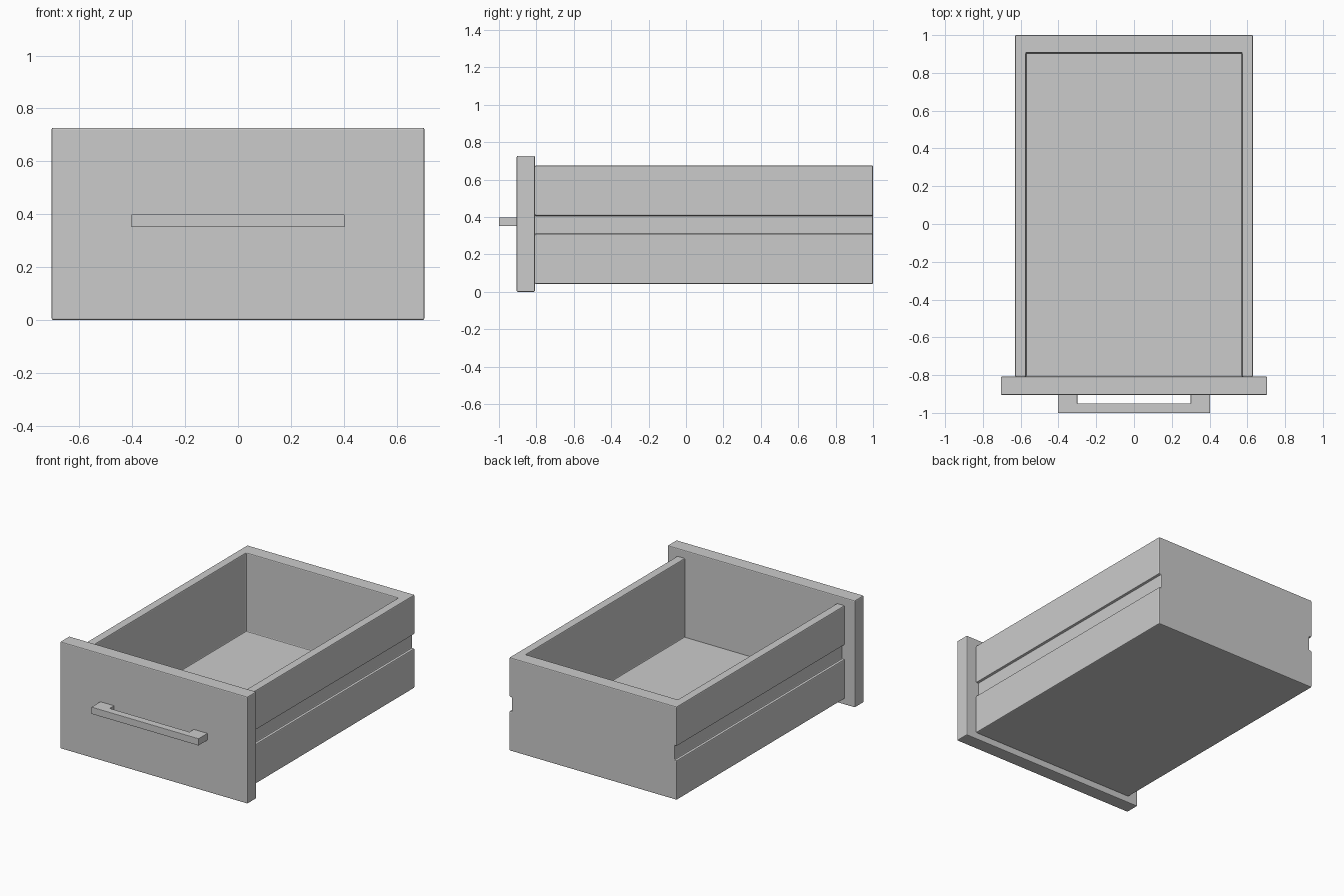
import bpy, bmesh
from mathutils import Vector

if "Cube" in bpy.data.objects:
    bpy.data.objects.remove(bpy.data.objects["Cube"])


def extrude_profile(name, points, offset):
    """Prism from a closed planar outline."""
    bm = bmesh.new()
    face = bm.faces.new([bm.verts.new(p) for p in points])
    res = bmesh.ops.extrude_face_region(bm, geom=[face])
    verts = [g for g in res["geom"] if isinstance(g, bmesh.types.BMVert)]
    bmesh.ops.translate(bm, verts=verts, vec=Vector(offset))
    bmesh.ops.recalc_face_normals(bm, faces=bm.faces)
    mesh = bpy.data.meshes.new(name)
    bm.to_mesh(mesh)
    bm.free()
    obj = bpy.data.objects.new(name, mesh)
    bpy.context.collection.objects.link(obj)
    return obj


def box(name, x, y, z):
    outline = [(x[0], y[0], z[0]), (x[1], y[0], z[0]),
               (x[1], y[1], z[0]), (x[0], y[1], z[0])]
    return extrude_profile(name, outline, (0, 0, z[1] - z[0]))


def bevel(obj, width):
    mod = obj.modifiers.new("soft_edges", "BEVEL")
    mod.width = width
    mod.segments = 2
    mod.limit_method = "ANGLE"


# Front panel
panel = box("front_panel", (-0.705, 0.705), (-0.905, -0.808), (0, 0.727))
bevel(panel, 0.006)

# Drawer body: outer section with a runner groove along each side
W, G = 0.63, 0.613
right = [(W, 0.042), (W, 0.31), (G, 0.31), (G, 0.408), (W, 0.408), (W, 0.676)]
section = right + [(-x, z) for x, z in reversed(right)]
body = extrude_profile("drawer_box", [(x, -0.808, z) for x, z in section], (0, 1.808, 0))

# Hollow inside, open at the top and closed by the front panel
cutter = box("cavity_cutter", (-0.572, 0.572), (-1.0, 0.905), (0.14, 1.0))
cutter.hide_render = True
cutter.hide_set(True)
cut = body.modifiers.new("cavity", "BOOLEAN")
cut.operation = "DIFFERENCE"
cut.solver = "EXACT"
cut.object = cutter
bevel(body, 0.006)

# Bar handle with two mounting posts
half = [(0.403, -1.0), (0.403, -0.9), (0.3, -0.9), (0.3, -0.95)]
outline = half + [(-x, y) for x, y in reversed(half)]
handle = extrude_profile("handle", [(x, y, 0.352) for x, y in outline], (0, 0, 0.047))
bevel(handle, 0.002)
